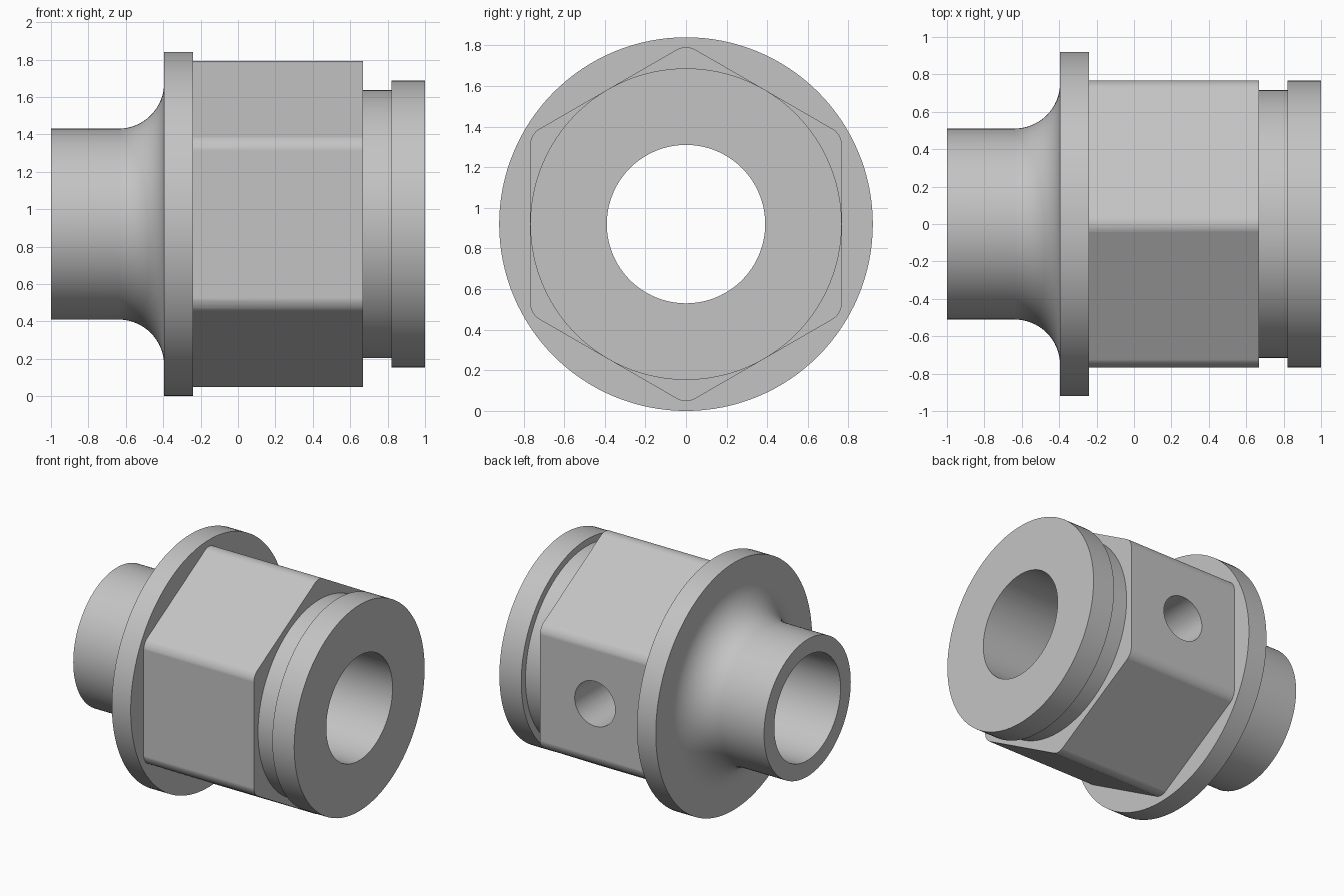
import bpy, bmesh, math
from mathutils import Matrix

if "Cube" in bpy.data.objects:
    bpy.data.objects.remove(bpy.data.objects["Cube"], do_unlink=True)

AXIS_Z = 0.92      # height of the main axis
SEGMENTS = 128

steel = bpy.data.materials.new("grey_steel")
steel.use_nodes = True
steel.diffuse_color = (0.55, 0.55, 0.55, 1)
steel.node_tree.nodes["Principled BSDF"].inputs["Base Color"].default_value = steel.diffuse_color


def make_object(name, bm):
    bmesh.ops.recalc_face_normals(bm, faces=bm.faces)
    mesh = bpy.data.meshes.new(name)
    bm.to_mesh(mesh)
    bm.free()
    mesh.materials.append(steel)
    obj = bpy.data.objects.new(name, mesh)
    bpy.context.collection.objects.link(obj)
    return obj


def cylinder(name, radius, length, centre, axis, sides=SEGMENTS):
    bm = bmesh.new()
    turn = Matrix.Rotation(math.pi / 2, 4, "Y" if axis == "X" else "X")
    bmesh.ops.create_cone(bm, cap_ends=True, segments=sides, radius1=radius, radius2=radius,
                          depth=length, matrix=Matrix.Translation(centre) @ turn)
    return make_object(name, bm)


def combine(target, tool, operation):
    tool.hide_render = True
    mod = target.modifiers.new(operation.lower(), "BOOLEAN")
    mod.operation, mod.solver, mod.object = operation, "EXACT", tool
    bpy.context.view_layer.objects.active = target
    bpy.ops.object.modifier_apply(modifier=mod.name)
    bpy.data.objects.remove(tool, do_unlink=True)


# Turned body: tube, concave fillet, flange, core, groove and end collar
fillet = 0.245
profile = [(-1, 0), (-1, 0.51)]
for i in range(17):
    a = math.pi / 2 * i / 16
    profile.append((-0.64 + fillet * math.sin(a), 0.51 + fillet * (1 - math.cos(a))))
profile += [(-0.395, 0.92), (-0.24, 0.92), (-0.24, 0.717), (0.82, 0.717),
            (0.82, 0.767), (1, 0.767), (1, 0)]
bm = bmesh.new()
verts = [bm.verts.new((x, 0, AXIS_Z + r)) for x, r in profile]
edges = [bm.edges.new(pair) for pair in zip(verts, verts[1:])]
bmesh.ops.spin(bm, geom=verts + edges, cent=(0, 0, AXIS_Z), axis=(1, 0, 0),
               angle=math.tau, steps=SEGMENTS, use_merge=False)
bmesh.ops.remove_doubles(bm, verts=bm.verts, dist=0.0001)
body = make_object("turned_hex_fitting", bm)

# Hexagonal section with corners up and down and rounded long edges
start, end, corner = -0.3, 0.667, 0.767 / math.cos(math.pi / 6)
bm = bmesh.new()
ring = [bm.verts.new((start, corner * math.sin(k * math.pi / 3),
                      AXIS_Z + corner * math.cos(k * math.pi / 3))) for k in range(6)]
base = bm.faces.new(ring)
out = bmesh.ops.extrude_face_region(bm, geom=[base])
bmesh.ops.translate(bm, vec=(end - start, 0, 0),
                    verts=[g for g in out["geom"] if isinstance(g, bmesh.types.BMVert)])
long_edges = [e for e in bm.edges if abs(e.verts[0].co.x - e.verts[1].co.x) > 0.1]
bmesh.ops.bevel(bm, geom=long_edges, offset=0.049, segments=6, profile=0.5, affect="EDGES")
combine(body, make_object("hex_section", bm), "UNION")

# Through bore and the radial hole in the back flat
combine(body, cylinder("bore_cutter", 0.39, 3, (0, 0, AXIS_Z), "X"), "DIFFERENCE")
combine(body, cylinder("side_hole_cutter", 0.167, 1, (0.213, 0.5, AXIS_Z), "Y", 64), "DIFFERENCE")

# Smooth round surfaces while keeping the machined edges sharp
bpy.ops.object.select_all(action="DESELECT")
body.select_set(True)
bpy.context.view_layer.objects.active = body
bpy.ops.object.shade_smooth_by_angle(angle=math.radians(25))
normals = body.modifiers.new("even_normals", "WEIGHTED_NORMAL")
normals.keep_sharp = True
